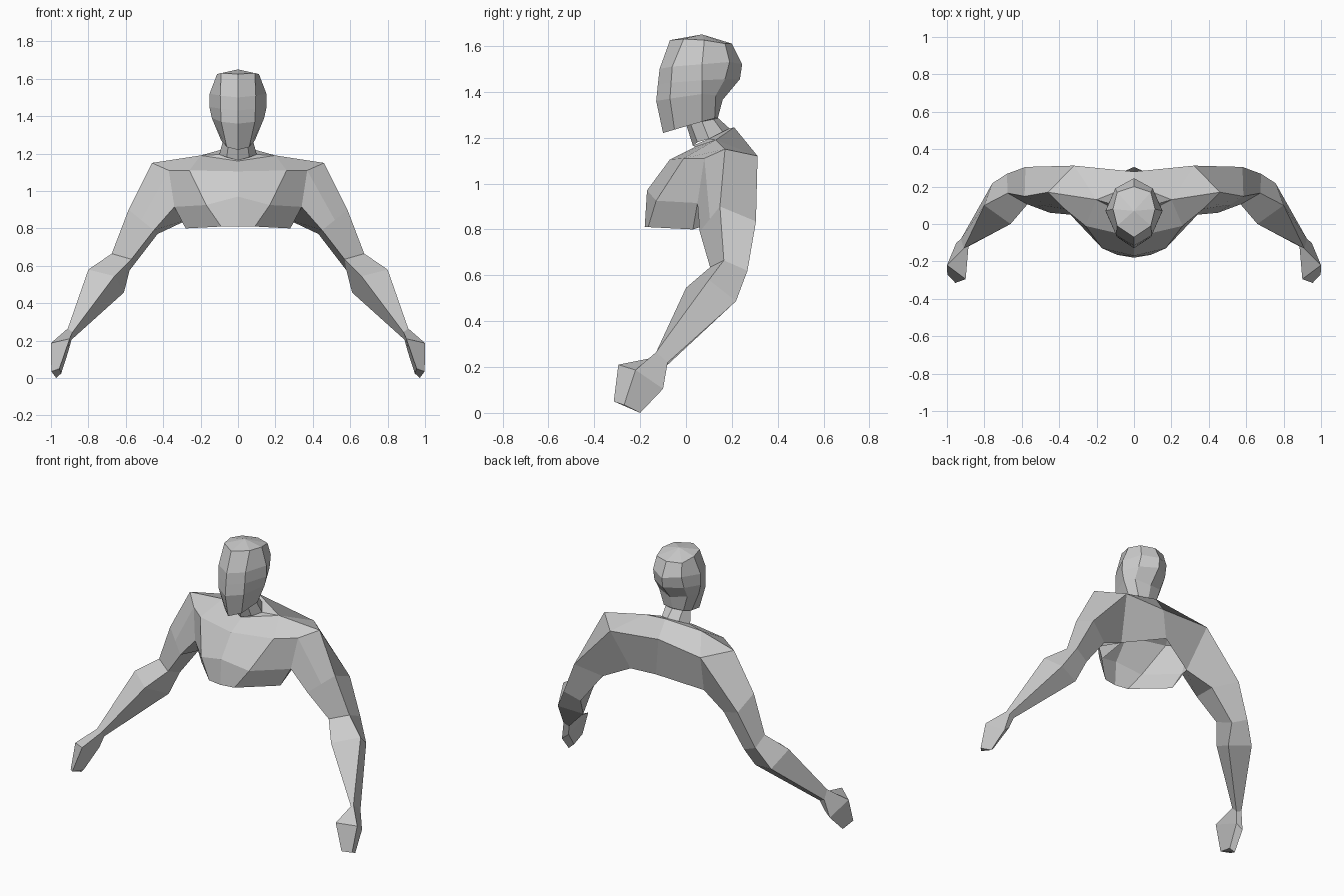
import bpy, bmesh
from mathutils import Vector

if "Cube" in bpy.data.objects:
    bpy.data.objects.remove(bpy.data.objects["Cube"])


def build(name, points, faces):
    """Half mesh on +x, normals outward, mirrored across x = 0."""
    bm = bmesh.new()
    vs = [bm.verts.new(p) for p in points]
    for f in faces:
        bm.faces.new([vs[i] for i in f])
    bmesh.ops.recalc_face_normals(bm, faces=bm.faces[:])
    mid = sum((v.co for v in vs), Vector()) / len(vs)
    if abs(vs[0].co.x) < 1e-6:          # centre-line parts: measure from the symmetry plane
        mid.x = 0
    score = sum(f.calc_area() * f.normal.dot(f.calc_center_median() - mid) for f in bm.faces)
    if score < 0:
        bmesh.ops.reverse_faces(bm, faces=bm.faces[:])
    me = bpy.data.meshes.new(name)
    bm.to_mesh(me)
    bm.free()
    ob = bpy.data.objects.new(name, me)
    bpy.context.collection.objects.link(ob)
    m = ob.modifiers.new("mirror", 'MIRROR')
    m.merge_threshold = 0.0005
    return ob


def loft(name, rings, closed, end_cap=False, apex=None):
    n = len(rings[0])
    pts = [p for r in rings for p in r]
    faces = []
    for k in range(len(rings) - 1):
        for i in range(n if closed else n - 1):
            j = (i + 1) % n
            faces.append((k*n + i, k*n + j, (k+1)*n + j, (k+1)*n + i))
    last = (len(rings) - 1) * n
    if end_cap:
        faces.append(tuple(range(last, last + n)))
    if apex:
        pts.append(apex)
        faces += [(last + i, last + i + 1, len(pts) - 1) for i in range(n - 1)]
    return build(name, pts, faces)


# Head and neck: half rings from front centre round to back centre
neck_base = [(0, .03, 1.165), (.06, .05, 1.18), (.10, .10, 1.195), (.06, .16, 1.225), (0, .19, 1.24)]
neck_top = [(0, 0, 1.26), (.05, .02, 1.26), (.08, .07, 1.27), (.06, .12, 1.28), (0, .14, 1.285)]
jaw = [(0, -.10, 1.22), (.06, -.05, 1.235), (.09, .07, 1.27), (.07, .125, 1.285), (0, .14, 1.29)]
cheek = [(0, -.13, 1.36), (.09, -.07, 1.37), (.14, .07, 1.39), (.10, .13, 1.385), (0, .16, 1.365)]
temple = [(0, -.123, 1.43), (.093, -.065, 1.44), (.153, .07, 1.45), (.105, .17, 1.455), (0, .235, 1.455)]
brow = [(0, -.115, 1.50), (.095, -.06, 1.51), (.152, .07, 1.52), (.10, .19, 1.53), (0, .245, 1.52)]
crown = [(0, -.07, 1.625), (.09, -.01, 1.63), (.112, .08, 1.625), (.09, .17, 1.61), (0, .20, 1.61)]
loft("head", [neck_base, neck_top, jaw, cheek, temple, brow, crown], False, apex=(0, .07, 1.65))

# Torso: open shell with collar, chest rows, shoulder top, back band and rib side
T = dict(
    c0=(0, .04, 1.16), c1=(.20, .13, 1.19), c2=(0, .21, 1.245),
    t0=(0, -.07, 1.105), t1=(.26, -.01, 1.11), t2=(.37, .08, 1.11),
    m0=(0, -.17, .97), m1=(.17, -.13, .925), m2=(.34, .05, .915),
    b0=(0, -.18, .81), b1=(.09, -.165, .81), b2=(.28, .03, .80),
    sf=(.46, .17, 1.15), sb=(.32, .312, 1.12),
    k0=(0, .28, 1.14), k1=(0, .305, .925), kc=(.26, .19, .85),
    n0=neck_base[0], n2=neck_base[2], n4=neck_base[4])
names = list(T)
quads = ["c0 n0 n2 c1", "c1 n2 n4 c2", "t0 t1 c1 c0", "t1 t2 sf c1", "c1 sf sb", "c2 c1 sb k0",
         "k0 sb kc k1", "t0 t1 m1 m0", "t1 t2 m2 m1", "m0 m1 b1 b0", "m1 m2 b2 b1", "m2 kc b2"]
build("torso", list(T.values()), [[names.index(k) for k in q.split()] for q in quads])

# Arm rings: front, outer, back, inner
upper = [(.45, .06, .79), (.585, .148, .90), (.58, .305, .835), (.43, .23, .77)]
elbow = [(.57, .105, .635), (.675, .165, .665), (.68, .268, .62), (.58, .24, .575)]
forearm = [(.66, 0, .545), (.80, .10, .58), (.757, .218, .487), (.61, .17, .457)]
wrist = [(.885, -.12, .245), (.91, -.13, .265), (.925, -.08, .22), (.89, -.085, .205)]
knuckle = [(.90, -.295, .21), (1.0, -.22, .187), (.95, -.10, .105), (.908, -.107, .14)]
tips = [(.955, -.315, .05), (.998, -.27, .035), (.972, -.20, 0), (.945, -.215, .025)]
loft("arms", [upper, elbow, forearm, wrist, knuckle, tips], True, end_cap=True)

# Shoulder: joins the five-sided torso opening to the upper arm
loft("shoulders", [
    [T[k] for k in ("m2", "t2", "sf", "sb", "kc")],
    [upper[0], (.518, .104, .845), upper[1], upper[2], upper[3]]], True)
